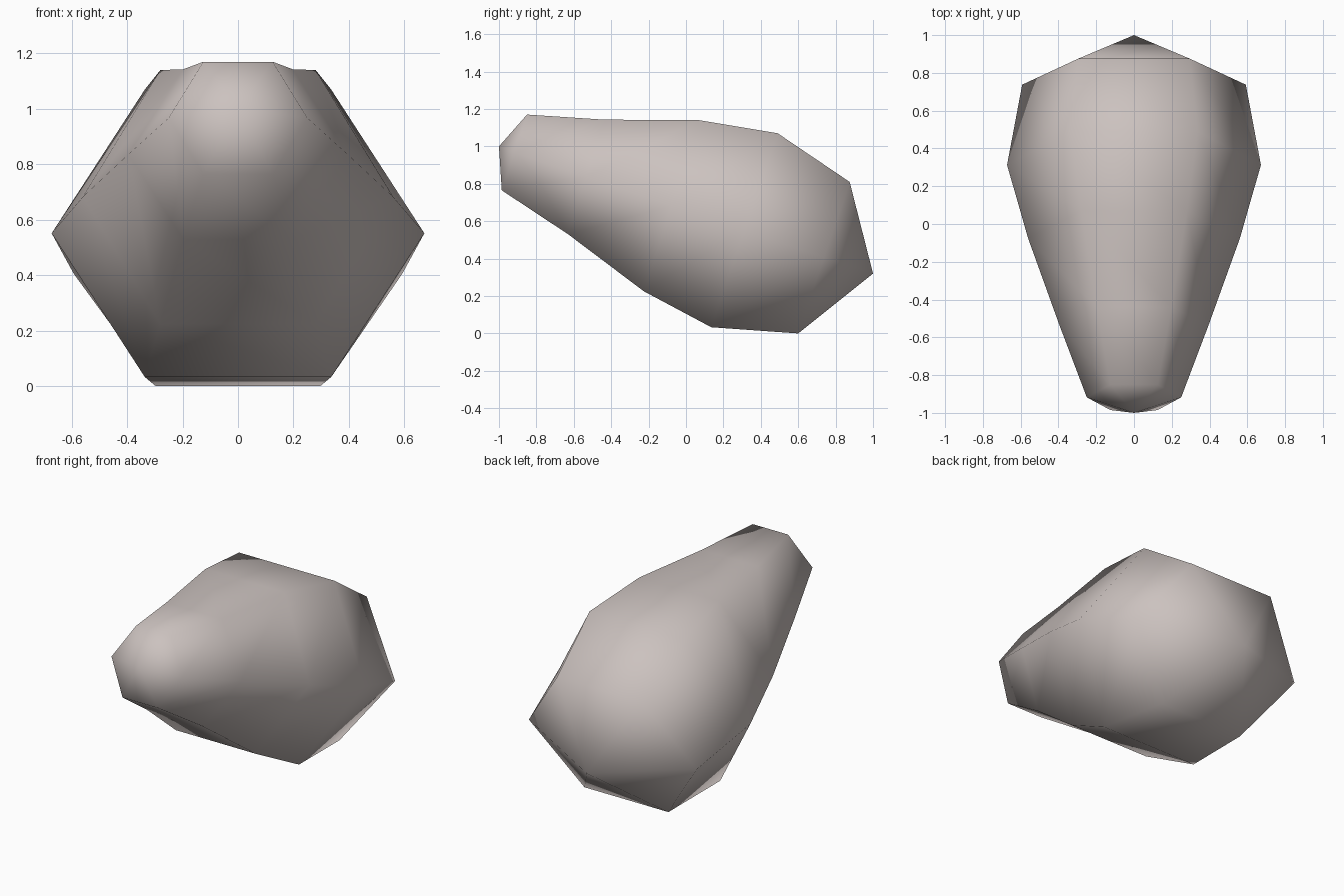
import bpy
import bmesh
from math import cos, sin, pi
from mathutils import Vector

cube = bpy.data.objects.get("Cube")
if cube:
    bpy.data.objects.remove(cube, do_unlink=True)

# Warm grey stone material
stone = bpy.data.materials.new("warm_grey_stone")
stone.use_nodes = True
colour = (0.60, 0.54, 0.52, 1)
stone.diffuse_color = colour
stone.node_tree.nodes["Principled BSDF"].inputs["Base Color"].default_value = colour

# Tilted hexagonal sections: half width, top (y, z), bottom (y, z)
SECTIONS = [
    (0.25, (-0.85, 1.17), (-0.985, 0.765)),
    (0.395, (-0.44, 1.143), (-0.63, 0.53)),
    (0.56, (0.07, 1.14), (-0.225, 0.225)),
    (0.672, (0.49, 1.07), (0.135, 0.033)),
    (0.592, (0.875, 0.81), (0.6, 0.0)),
]
FRONT_TIP = (0, -1, 1.0)
BACK_TIP = (0, 1, 0.32)
SIDES = 6

bm = bmesh.new()


def add_section(width, top, bottom):
    """Hexagon with flat top and bottom edges and a point on each side."""
    top, bottom = Vector((0, *top)), Vector((0, *bottom))
    centre, half = (top + bottom) / 2, (top - bottom) / 2
    ring = []
    for i in range(SIDES):
        angle = 2 * pi * i / SIDES
        rise = sin(angle) / sin(pi / 3)
        ring.append(bm.verts.new(centre + half * rise + Vector((width * cos(angle), 0, 0))))
    return ring


# Skin between neighbouring sections
rings = [add_section(*s) for s in SECTIONS]
for a, b in zip(rings, rings[1:]):
    for i in range(SIDES):
        j = (i + 1) % SIDES
        bm.faces.new((a[i], a[j], b[j], b[i]))

# Pointed fans closing both ends
for ring, tip in ((rings[0], FRONT_TIP), (rings[-1], BACK_TIP)):
    apex = bm.verts.new(tip)
    for i in range(SIDES):
        bm.faces.new((ring[i], ring[(i + 1) % SIDES], apex))

bmesh.ops.recalc_face_normals(bm, faces=bm.faces[:])
for face in bm.faces:
    face.smooth = True

mesh = bpy.data.meshes.new("tapered_stone")
bm.to_mesh(mesh)
bm.free()
mesh.materials.append(stone)
body = bpy.data.objects.new("tapered_stone", mesh)
bpy.context.collection.objects.link(body)
